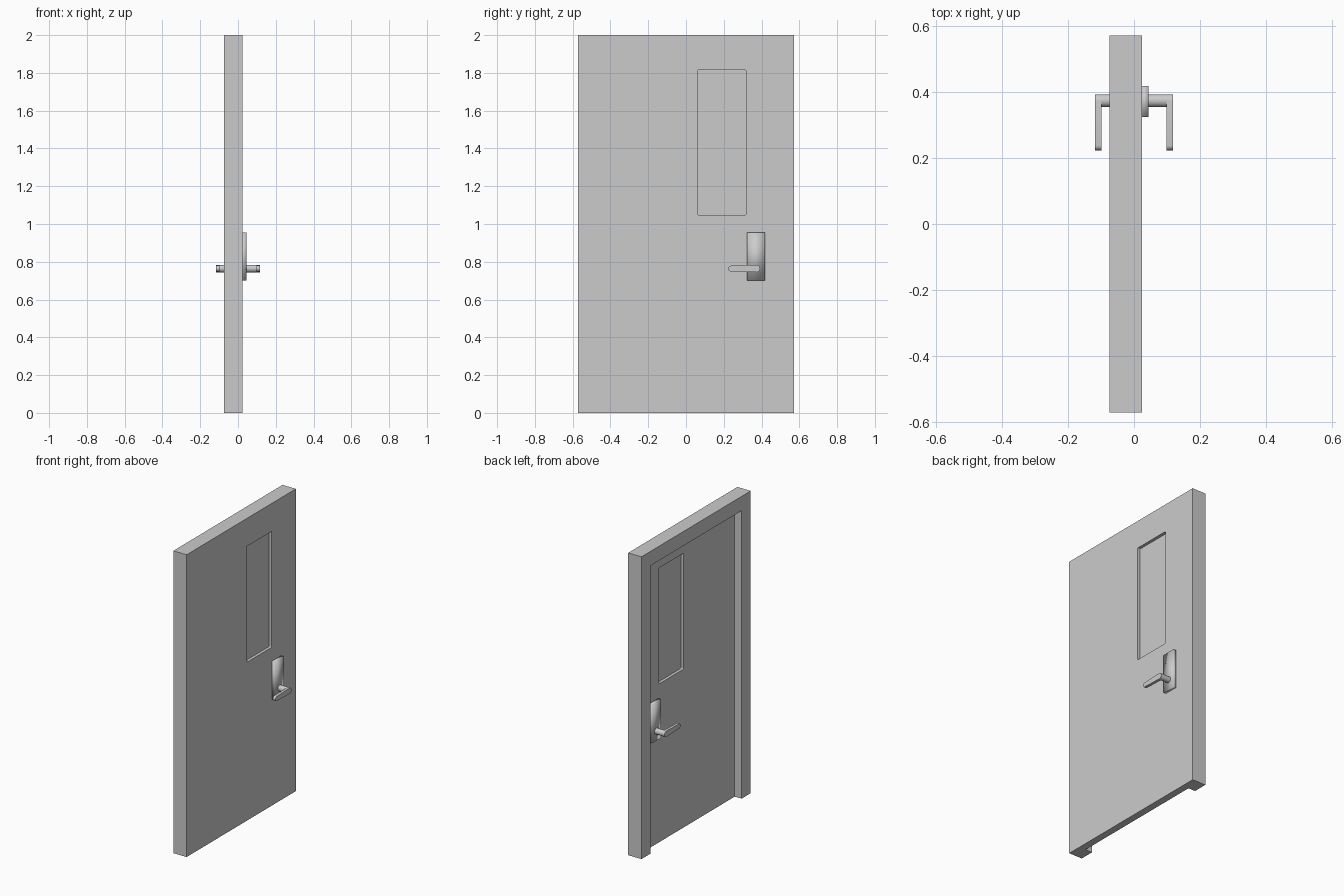
import bpy, bmesh, math

if "Cube" in bpy.data.objects:
    bpy.data.objects.remove(bpy.data.objects["Cube"])

PANEL = 0.0235          # half thickness of the door leaf
BACK = -0.0738          # rear face of the surround
HALF_W = 0.571
BORDER = 0.095          # width of jambs and header


def finish(name, bm, smooth=False):
    bmesh.ops.recalc_face_normals(bm, faces=bm.faces[:])
    me = bpy.data.meshes.new(name)
    bm.to_mesh(me)
    bm.free()
    for p in me.polygons:
        p.use_smooth = smooth
    ob = bpy.data.objects.new(name, me)
    bpy.context.collection.objects.link(ob)
    return ob


def box(name, x, y, z, smooth=False, round_x=0):
    bm = bmesh.new()
    bmesh.ops.create_cube(bm, size=1)
    for v in bm.verts:
        for i, (a, b) in enumerate((x, y, z)):
            v.co[i] = (a + b) / 2 + v.co[i] * (b - a)
    if round_x:  # round the edges running along x
        edges = [e for e in bm.edges if abs(e.verts[0].co.x - e.verts[1].co.x) > 1e-5]
        bmesh.ops.bevel(bm, geom=edges, offset=round_x, segments=3, profile=0.5, affect='EDGES')
    return finish(name, bm, smooth)


def cut(target, cutter):
    mod = target.modifiers.new("cut", 'BOOLEAN')
    mod.operation = 'DIFFERENCE'
    mod.solver = 'EXACT'
    mod.object = cutter
    bpy.context.view_layer.objects.active = target
    bpy.ops.object.modifier_apply(modifier=mod.name)
    bpy.data.objects.remove(cutter, do_unlink=True)


def prism(name, outline, x0, x1):
    # Extrude a (y, z) outline along x with smooth sides
    bm = bmesh.new()
    face = bm.faces.new([bm.verts.new((x0, y, z)) for y, z in outline])
    ext = bmesh.ops.extrude_face_region(bm, geom=[face])
    for v in ext['geom']:
        if isinstance(v, bmesh.types.BMVert):
            v.co.x = x1
    ob = finish(name, bm, True)
    bpy.ops.object.select_all(action='DESELECT')
    ob.select_set(True)
    bpy.context.view_layer.objects.active = ob
    bpy.ops.object.shade_smooth_by_angle(angle=math.radians(40))
    return ob


def arc(cy, cz, r, a0, a1, n):
    return [(cy + r * math.cos(math.radians(a0 + (a1 - a0) * i / n)),
             cz + r * math.sin(math.radians(a0 + (a1 - a0) * i / n))) for i in range(n + 1)]


# Door with surround: solid slab, recessed at the back, with a window opening
door = box("door_and_surround", (BACK, PANEL), (-HALF_W, HALF_W), (0, 2))
cut(door, box("recess_cutter", (BACK - 0.1, -PANEL),
              (-HALF_W + BORDER, HALF_W - BORDER), (-0.1, 2 - BORDER)))
cut(door, box("window_cutter", (-0.3, 0.3), (0.06, 0.318), (1.048, 1.815), round_x=0.006))

# Window pane set midway in the leaf
box("window_pane", (-0.004, 0.004), (0.055, 0.323), (1.043, 1.82))

# Matching handle sets on both faces
HY, HZ = 0.373, 0.764
for side, s in (("outer", 1), ("inner", -1)):
    xs = sorted((s * (PANEL - 0.003), s * 0.0445))
    box(side + "_handle_plate", xs, (0.323, 0.418), (0.70, 0.955), smooth=True)
    # round shaft and tapered lever
    prism(side + "_handle_shaft", arc(HY, HZ, 0.0195, 0, 345, 23), s * 0.04, s * 0.1)
    lever = arc(HY, HZ, 0.0195, -90, 90, 12) + arc(0.238, HZ, 0.015, 90, 270, 12)
    prism(side + "_handle_lever", lever, s * 0.099, s * 0.1175)
